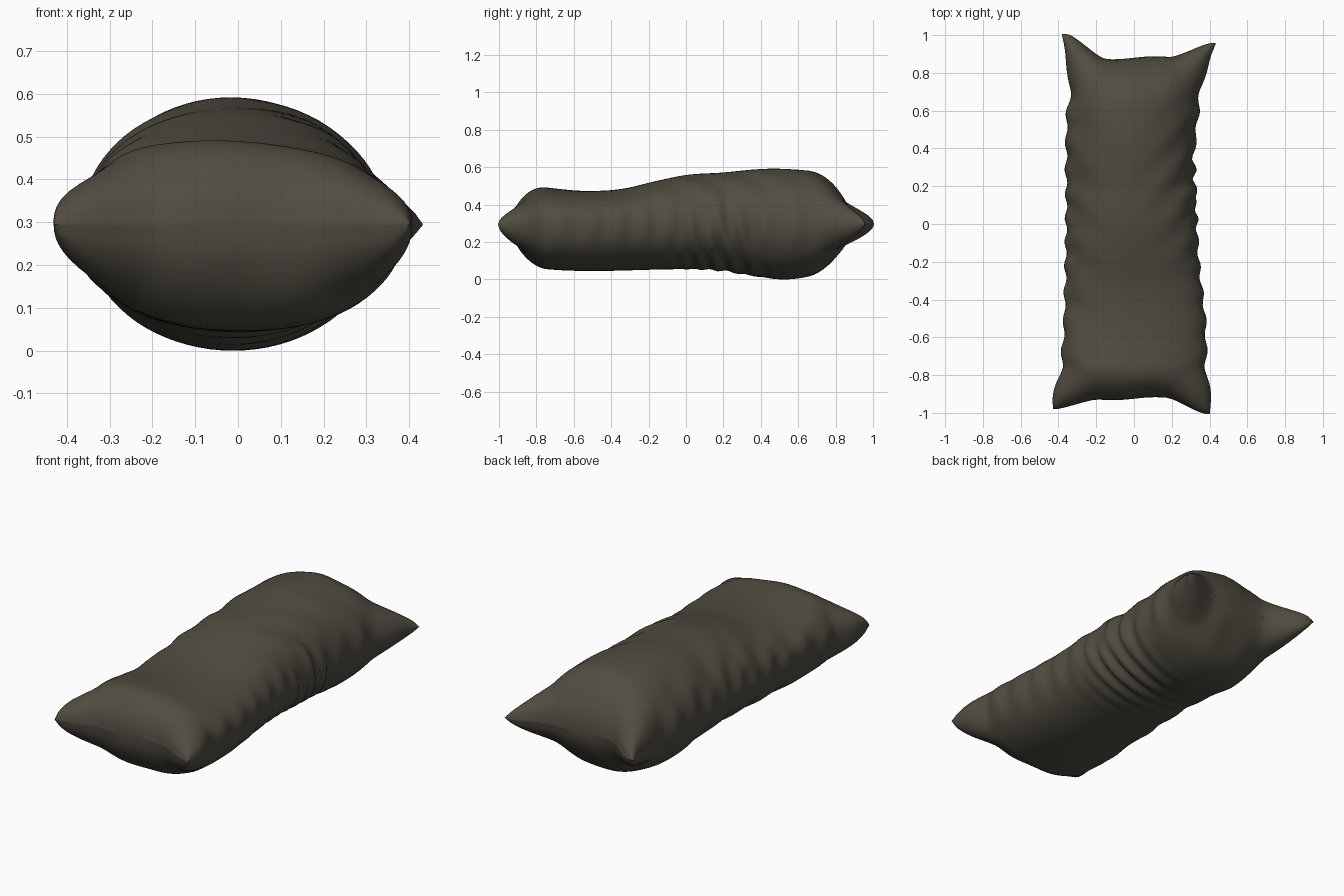
import bpy, bmesh, math
from mathutils import Vector

if "Cube" in bpy.data.objects:
    bpy.data.objects.remove(bpy.data.objects["Cube"])

RINGS, SEGS = 150, 80
Y0, Y1 = -0.925, 0.88           # end seams, before the corner ears are pulled out


def curve(pts, y):
    """Smooth interpolation through (y, value) control points."""
    if y <= pts[0][0]:
        return pts[0][1]
    for i in range(len(pts) - 1):
        (a, p), (b, q) = pts[i], pts[i + 1]
        if y <= b:
            t = (y - a) / (b - a)
            p0 = pts[max(i - 1, 0)]
            p3 = pts[min(i + 2, len(pts) - 1)]
            m0 = (q - p0[1]) / (b - p0[0]) * (b - a)
            m1 = (p3[1] - p) / (p3[0] - a) * (b - a)
            return ((2*t**3 - 3*t*t + 1) * p + (t**3 - 2*t*t + t) * m0
                    + (3*t*t - 2*t**3) * q + (t**3 - t*t) * m1)
    return pts[-1][1]


def bump(v, centre, width):
    return math.exp(-((v - centre) / width) ** 2)


# outlines read along the length
LEFT = [(-.93, -.36), (-.75, -.382), (-.5, -.37), (0, -.36), (.55, -.357), (.72, -.335), (.9, -.322)]
RIGHT = [(-.93, .35), (-.75, .38), (-.5, .377), (-.2, .345), (.2, .325), (.35, .318), (.6, .342), (.9, .36)]
TOP = [(-.93, .49), (-.8, .497), (-.55, .478), (-.35, .488), (-.15, .533), (0, .563), (.2, .577), (.45, .597), (.7, .58), (.9, .535)]
BOTTOM = [(-.93, .09), (-.75, .06), (-.5, .05), (0, .06), (.2, .05), (.35, .025), (.53, .005), (.7, .03), (.9, .10)]
# corner position -> pull of each ear
EARS = [((-.36, Y0), (-.073, -.062)), ((.35, Y0), (.055, -.072)),
        ((-.322, Y1), (-.055, .118)), ((.36, Y1), (.07, .085))]


def folds(y, a):
    """Outward cloth displacement at length y and angle a round the section."""
    c, s = math.cos(a), math.sin(a)
    d = .007 * abs(c) ** 10 * math.sin(2 * math.pi * y / .14 + 1.2 * math.sin(5 * y))
    # tight gathers on the right side, running underneath
    side = math.exp(-((a + .65) / .85) ** 2)
    d += .015 * side * bump(y, .2, .19) * math.sin(2 * math.pi * (y + .07 * s) / .092 + math.sin(9 * y))
    # long slanted folds fanning over the top right, and a few on the left flank
    d += .007 * bump(a, .7, .5) * bump(y, .2, .35) * math.sin(28 * (y - .35 * c))
    d += .004 * bump(abs(a), 2.5, .45) * math.sin(22 * (y + .3 * s) + 2 * math.sin(4 * y))
    # puckers by the end seams
    end = bump(y, Y0, .12) + bump(y, Y1, .16)
    d += .006 * end * math.sin(11 * c + 2 * s) * abs(s)
    return d


def point(y, a):
    c, s = math.cos(a), math.sin(a)
    xl, xr = curve(LEFT, y), curve(RIGHT, y)
    seam = .30
    h = (curve(TOP, y) if s >= 0 else curve(BOTTOM, y)) - seam
    # round the height down to the seam at both ends
    k = 1.0
    for dist, reach in ((y - Y0, .18), (Y1 - y, .23)):
        if dist < reach:
            k *= math.sqrt(max(0, 1 - (1 - dist / reach) ** 2))
    # slightly boxier section at the front, rounder at the back
    e = 2 / (2.3 - .3 * max(0, min(1, (y + .6) / .8)))
    ux = math.copysign(abs(c) ** e, c)
    x = (xl + xr) / 2 + (xr - xl) / 2 * ux
    z = seam + abs(s) ** e * h * k
    if s > 0:                                   # front end leans to the left
        z -= .06 * x * k * s * bump(y, -.9, .4)
    d = folds(y, a)
    x += d * c
    z += d * s * k
    # wavy end seams
    yy = y + .008 * math.sin(14 * x) * (bump(y, Y0, .06) + bump(y, Y1, .06))
    p = Vector((x, yy, z))
    for (cx, cy), (dx, dy) in EARS:             # blunt, tall ears
        dist = math.sqrt((x - cx) ** 2 + (y - cy) ** 2 + (.4 * (z - seam)) ** 2)
        w = max(0, min(1, (1 - dist / .17) / .84))
        w = .65 * w * w * (3 - 2 * w) + .35 * w
        p += Vector((dx, dy, 0)) * w
    return p


# pillow cushion: a tube of rings flattened to a seam at each end
bm = bmesh.new()
rings = []
for i in range(RINGS + 1):
    v = 2 * i / RINGS - 1
    u = .4 * v + .6 * math.sin(v * math.pi / 2)
    y = (Y0 + Y1) / 2 + (Y1 - Y0) / 2 * u
    rings.append([bm.verts.new(point(y, (2 * math.pi * j / SEGS + math.pi) % (2 * math.pi) - math.pi))
                  for j in range(SEGS)])
for r0, r1 in zip(rings, rings[1:]):
    for j in range(SEGS):
        n = (j + 1) % SEGS
        bm.faces.new((r0[j], r0[n], r1[n], r1[j]))
bmesh.ops.remove_doubles(bm, verts=bm.verts, dist=.0015)
bmesh.ops.recalc_face_normals(bm, faces=bm.faces)
low = min(v.co.z for v in bm.verts)
bmesh.ops.translate(bm, verts=bm.verts, vec=(0, 0, -low))

mesh = bpy.data.meshes.new("pillow")
bm.to_mesh(mesh)
bm.free()
pillow = bpy.data.objects.new("pillow", mesh)
bpy.context.collection.objects.link(pillow)

cloth = bpy.data.materials.new("dark olive cloth")
cloth.diffuse_color = (.082, .073, .054, 1)
cloth.use_nodes = True
cloth.node_tree.nodes["Principled BSDF"].inputs["Base Color"].default_value = cloth.diffuse_color
mesh.materials.append(cloth)

bpy.context.view_layer.objects.active = pillow
pillow.select_set(True)
bpy.ops.object.shade_smooth_by_angle(angle=math.radians(50))
